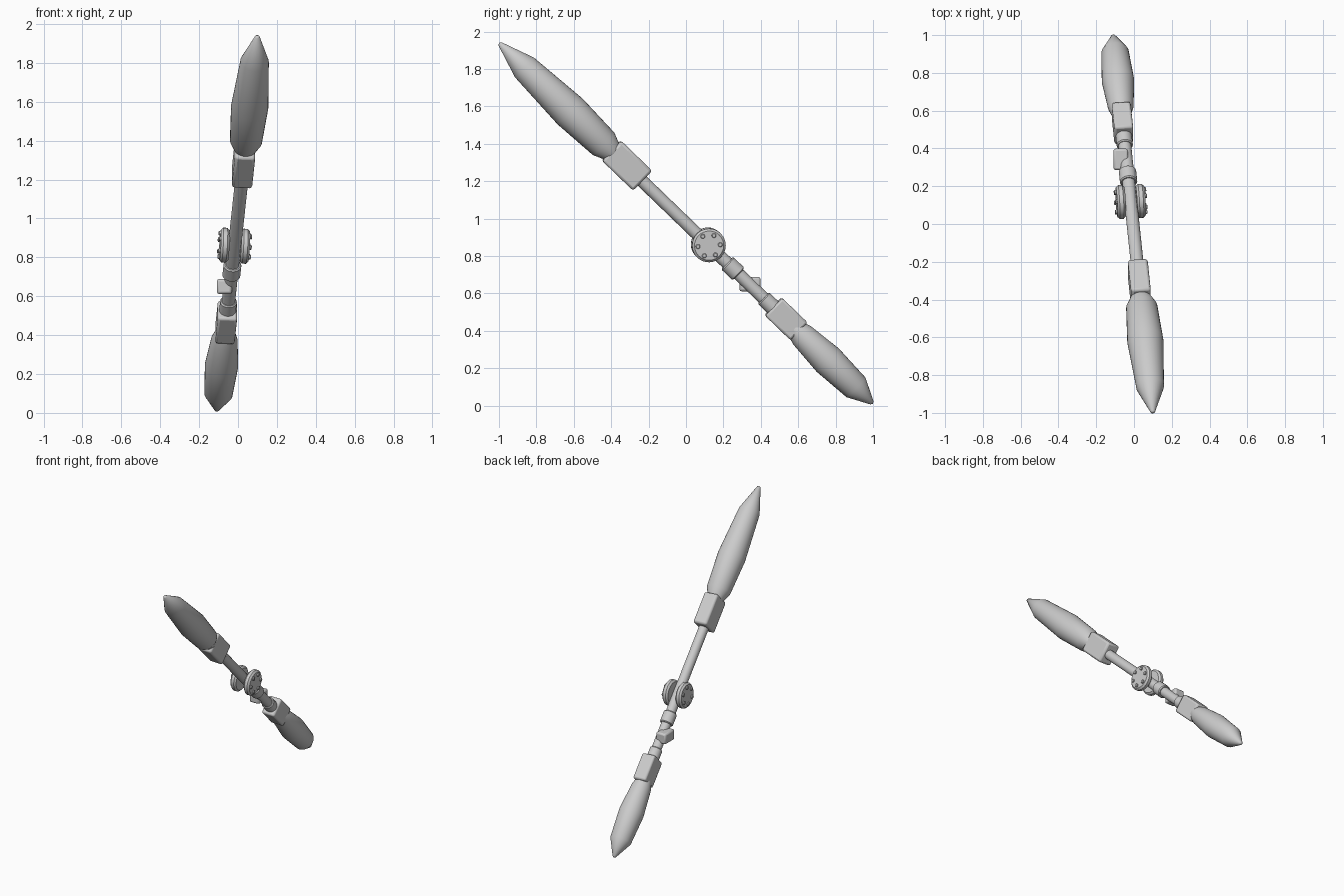
import bpy, bmesh, math
from mathutils import Matrix, Vector

cube = bpy.data.objects.get("Cube")
if cube:
    bpy.data.objects.remove(cube, do_unlink=True)

grey = bpy.data.materials.new("light grey")
grey.use_nodes = True
grey.diffuse_color = (0.6, 0.6, 0.6, 1)
grey.node_tree.nodes["Principled BSDF"].inputs["Base Color"].default_value = (0.6, 0.6, 0.6, 1)

# Tilted frame: local z runs along the shaft from the upper tip to the lower one
top, bottom = Vector((0.1, -1, 1.94)), Vector((-0.11, 1, 0.01))
axis = (bottom - top).normalized()
side = (Vector((1, 0, 0)) - axis * axis.x).normalized()
frame = Matrix((side, side.cross(axis), axis)).transposed().to_4x4()
frame.translation = top
LENGTH = (bottom - top).length


def finish(name, bm, matrix, bevel=0, angle=35):
    bmesh.ops.recalc_face_normals(bm, faces=bm.faces)
    mesh = bpy.data.meshes.new(name)
    bm.to_mesh(mesh)
    bm.free()
    mesh.materials.append(grey)
    obj = bpy.data.objects.new(name, mesh)
    bpy.context.collection.objects.link(obj)
    obj.matrix_world = matrix
    if bevel:
        mod = obj.modifiers.new("bevel", "BEVEL")
        mod.width, mod.segments = bevel, 2
    bpy.ops.object.select_all(action="DESELECT")
    obj.select_set(True)
    bpy.context.view_layer.objects.active = obj
    bpy.ops.object.shade_smooth_by_angle(angle=math.radians(angle))
    return obj


def lathe(name, profile, matrix=frame, sides=32, angle=35):
    """Spin (radius, height) points around local z."""
    bm = bmesh.new()
    verts = [bm.verts.new((r, 0, h)) for r, h in profile]
    edges = [bm.edges.new(pair) for pair in zip(verts, verts[1:])]
    bmesh.ops.spin(bm, geom=verts + edges, axis=(0, 0, 1), cent=(0, 0, 0),
                   steps=sides, angle=math.tau)
    bmesh.ops.remove_doubles(bm, verts=bm.verts, dist=0.0005)
    return finish(name, bm, matrix, angle=angle)


def rod(name, radius, start, end, edge=0.006, matrix=frame):
    lathe(name, [(0, start), (radius - edge, start), (radius, start + edge),
                 (radius, end - edge), (radius - edge, end), (0, end)], matrix)


def box(name, size, matrix, bevel):
    bm = bmesh.new()
    bmesh.ops.create_cube(bm, size=1, matrix=Matrix.Diagonal((*size, 1)))
    finish(name, bm, matrix, bevel)


# Blades
lathe("upper_blade", [(0, 0), (0.012, 0.008), (0.073, 0.19), (0.096, 0.53),
                      (0.083, 0.78), (0.045, 0.87), (0, 0.87)], angle=60)
lathe("lower_blade", [(0, 2.2), (0.05, 2.2), (0.068, 2.26), (0.086, 2.45),
                      (0.073, 2.66), (0.012, LENGTH - 0.008), (0, LENGTH)], angle=60)

# Blade sockets
box("upper_socket", (0.105, 0.148, 0.23), frame @ Matrix.Translation((0, 0.003, 0.95)), 0.014)
box("lower_socket", (0.1, 0.132, 0.19), frame @ Matrix.Translation((0, 0.004, 2.135)), 0.012)

# Shaft and collars
rod("shaft", 0.034, 1.04, 2.06)
rod("middle_collar", 0.046, 1.70, 1.785)
rod("lower_collar", 0.043, 1.97, 2.06)

# Paired discs with a ring of bolts on each outer face
for name, sign in (("left", 1), ("right", -1)):
    turn = frame @ Matrix.Translation((0, 0, 1.56)) @ Matrix.Rotation(sign * math.pi / 2, 4, "Y")
    rod(name + "_disc", 0.09, 0.03, 0.075, 0.012, turn)
    for i in range(6):
        a = math.tau * i / 6 + 0.2
        spot = turn @ Matrix.Translation((0.06 * math.cos(a), 0.06 * math.sin(a), 0))
        rod(f"{name}_bolt_{i + 1}", 0.012, 0.07, 0.085, 0.003, spot)

# Upright block clipped to the shaft
box("side_block", (0.078, 0.113, 0.077), Matrix.Translation((-0.07, 0.342, 0.65)), 0.012)
